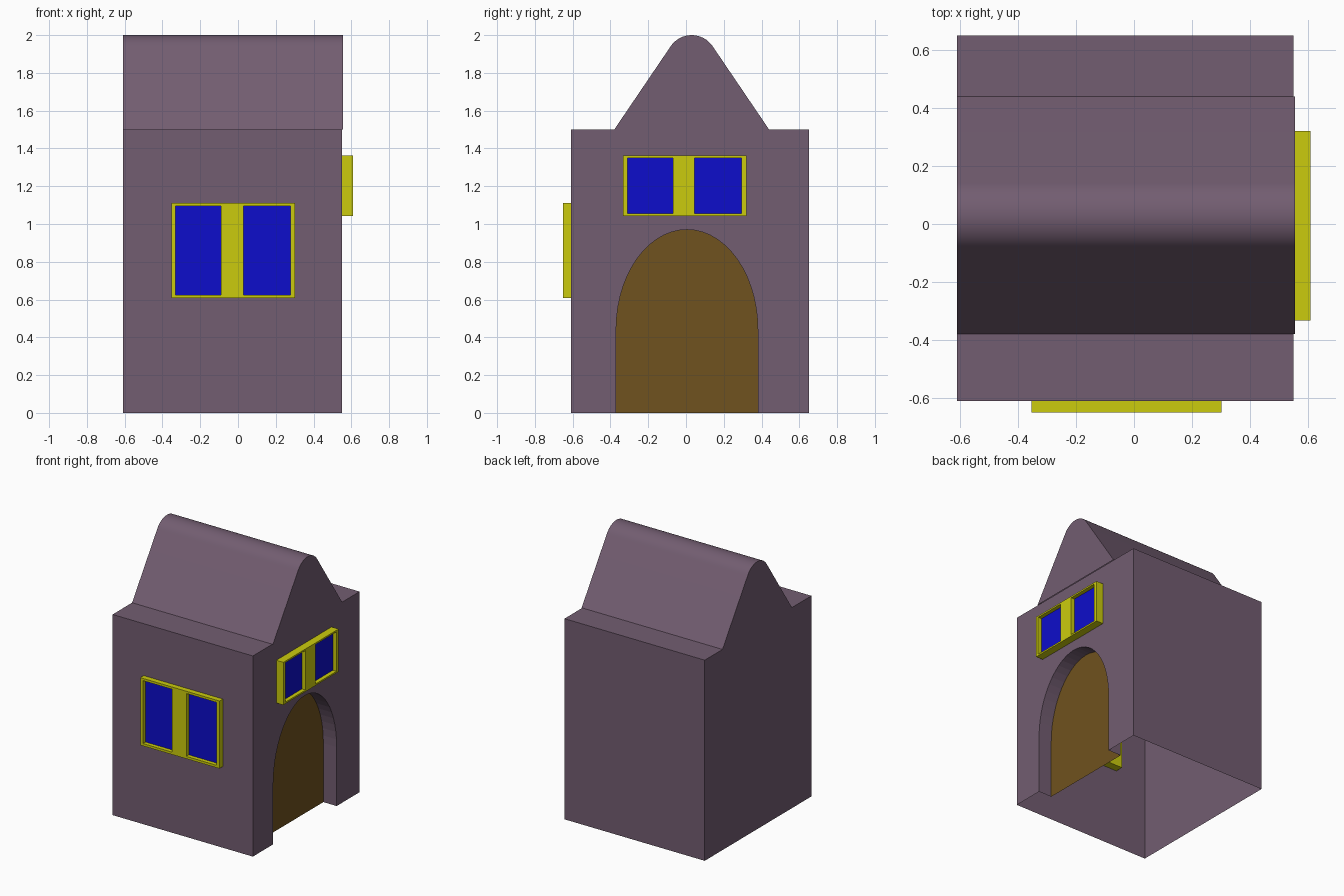
import bpy, bmesh
from math import sin, cos, pi, atan2
from mathutils import Matrix

if "Cube" in bpy.data.objects:
    bpy.data.objects.remove(bpy.data.objects["Cube"])


def material(name, rgb):
    m = bpy.data.materials.new(name)
    m.diffuse_color = (*rgb, 1)
    m.use_nodes = True
    m.node_tree.nodes["Principled BSDF"].inputs["Base Color"].default_value = m.diffuse_color
    return m


WALL = material("plum_wall", (0.17, 0.11, 0.165))
YELLOW = material("yellow_frame", (0.6, 0.6, 0.004))
BLUE = material("blue_glass", (0.004, 0.004, 0.6))
BROWN = material("brown_door", (0.16, 0.085, 0.013))


def finish(bm, name, mats, recalc=True):
    if recalc:
        bmesh.ops.recalc_face_normals(bm, faces=bm.faces[:])
    me = bpy.data.meshes.new(name)
    bm.to_mesh(me)
    bm.free()
    for m in mats:
        me.materials.append(m)
    ob = bpy.data.objects.new(name, me)
    bpy.context.collection.objects.link(ob)
    return ob


X0, X1, Y0, Y1, TOP = -0.61, 0.55, -0.61, 0.65, 1.5
DOOR_X = X1 - 0.11

# Door outline: straight jambs with a half-ellipse head, as (y, z)
SEG = 28
arch = [(-0.37, 0)]
arch += [(0.005 - 0.375 * cos(pi * i / SEG), 0.44 + 0.53 * sin(pi * i / SEG))
         for i in range(SEG + 1)]
arch += [(0.38, 0)]

# Body: shell open at the bottom, with the doorway notched into the right wall
bm = bmesh.new()
outer = [bm.verts.new((X1, y, z)) for y, z in arch]
inner = [bm.verts.new((DOOR_X, y, z)) for y, z in arch]
for i in range(len(arch) - 1):
    bm.faces.new((outer[i], outer[i + 1], inner[i + 1], inner[i]))
corners = [(Y0, 0), (Y0, TOP), (Y1, TOP), (Y1, 0)]
right = [bm.verts.new((X1, y, z)) for y, z in corners]
left = [bm.verts.new((X0, y, z)) for y, z in corners]
bm.faces.new(right + outer[::-1])
bm.faces.new(left)
for i in range(3):
    bm.faces.new((right[i], right[i + 1], left[i + 1], left[i]))
finish(bm, "house_body", [WALL])

# Door panel at the back of the doorway
bm = bmesh.new()
bm.faces.new([bm.verts.new((DOOR_X, y, z)) for y, z in reversed(arch)])
finish(bm, "door", [BROWN], recalc=False)

# Roof: gable profile with a rounded ridge, open underneath
MID, HALF, RISE, RAD = 0.03, 0.41, 0.366, 0.134
slope = atan2(0.42, 0.284)
profile = [(MID - HALF, TOP)]
for i in range(17):
    a = slope * (1 - i / 8)
    profile.append((MID - RAD * sin(a), TOP + RISE + RAD * cos(a)))
profile.append((MID + HALF, TOP))
bm = bmesh.new()
ends = [[bm.verts.new((x, y, z)) for y, z in profile] for x in (X0, X1 + 0.005)]
for e in ends:
    bm.faces.new(e)
for i in range(len(profile) - 1):
    bm.faces.new((ends[0][i], ends[0][i + 1], ends[1][i + 1], ends[1][i]))
roof = finish(bm, "roof", [WALL])
bpy.context.view_layer.objects.active = roof
roof.select_set(True)
bpy.ops.object.shade_smooth_by_angle(angle=pi / 6)
roof.select_set(False)


# Window: block with two recessed panes, front facing -y
def window(name, us, zs, matrix, depth=0.1, recess=0.03):
    bm = bmesh.new()
    g = [[bm.verts.new((u, 0, z)) for z in zs] for u in us]
    panes = []
    for i in range(len(us) - 1):
        for j in range(len(zs) - 1):
            f = bm.faces.new((g[i][j], g[i + 1][j], g[i + 1][j + 1], g[i][j + 1]))
            if j == 1 and i in (1, 3):
                panes.append(f)
    # solid sides and back
    rim = [e for e in bm.edges if e.is_boundary]
    new = bmesh.ops.extrude_edge_only(bm, edges=rim)["geom"]
    back = [v for v in new if isinstance(v, bmesh.types.BMVert)]
    bmesh.ops.translate(bm, verts=back, vec=(0, depth, 0))
    bmesh.ops.holes_fill(bm, edges=[e for e in bm.edges if e.is_boundary], sides=0)
    # sunken glass
    for f in panes:
        new = bmesh.ops.extrude_discrete_faces(bm, faces=[f])["faces"]
        new[0].material_index = 1
        bmesh.ops.translate(bm, verts=new[0].verts[:], vec=(0, recess, 0))
        for e in new[0].edges:
            for side in e.link_faces:
                if side != new[0]:
                    side.material_index = 0
    bmesh.ops.transform(bm, matrix=matrix, verts=bm.verts[:])
    finish(bm, name, [YELLOW, BLUE])


window("front_window", (-0.353, -0.33, -0.09, 0.028, 0.277, 0.302),
       (0.607, 0.625, 1.095, 1.112), Matrix.Translation((0, -0.65, 0)))
window("right_window", (-0.333, -0.31, -0.07, 0.045, 0.295, 0.32),
       (1.043, 1.055, 1.35, 1.362),
       Matrix.Translation((0.608, 0, 0)) @ Matrix.Rotation(pi / 2, 4, 'Z'))
